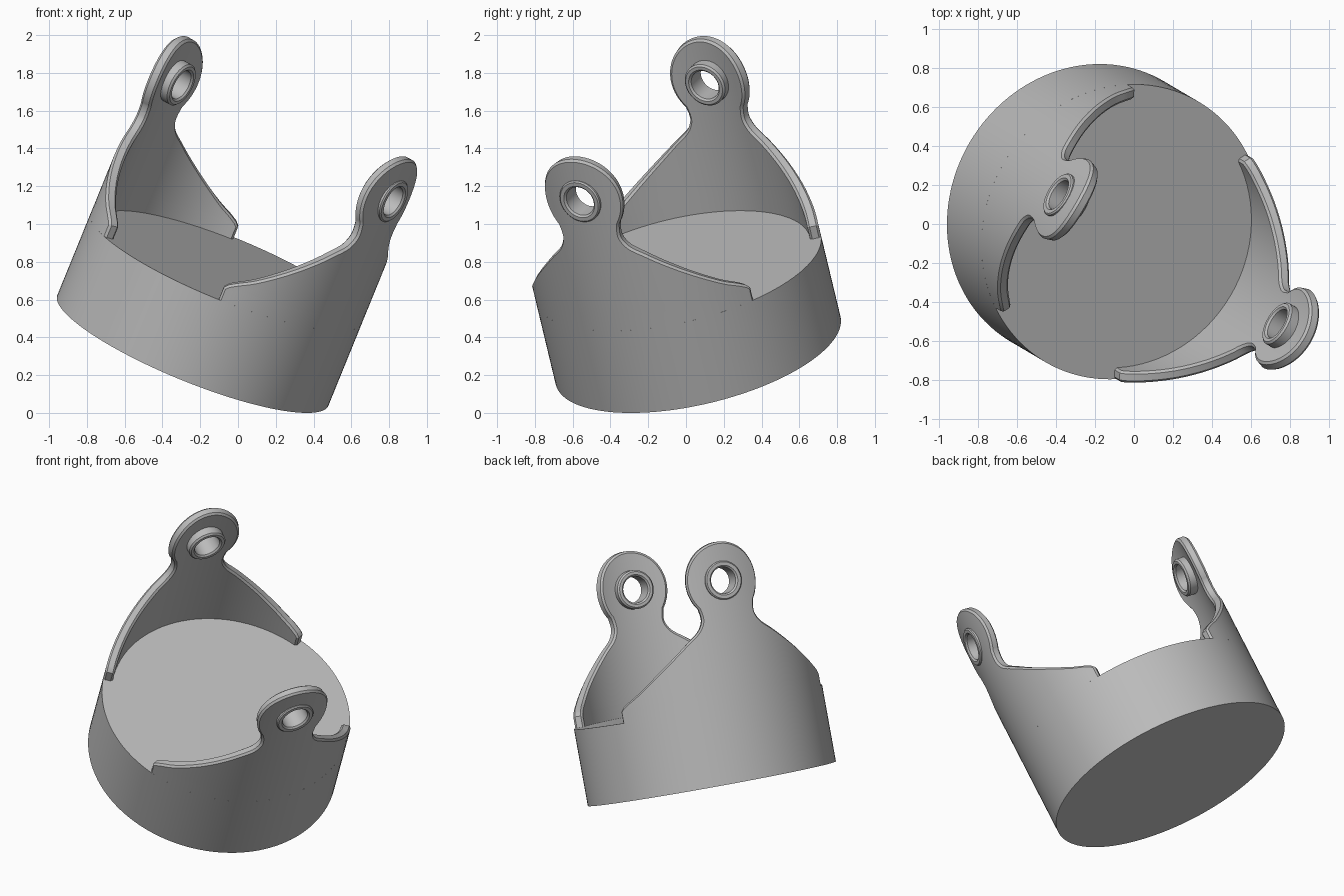
import bpy, bmesh, math
from mathutils import Matrix, Vector

cube = bpy.data.objects.get("Cube")
if cube:
    bpy.data.objects.remove(cube, do_unlink=True)

R, WALL, CHAMFER = 0.775, 0.06, 0.012
FLOOR, HEAD_H, HEAD_R = 0.48, 1.24, 0.24
COLS = 32

grey = bpy.data.materials.new("plain_grey")
grey.use_nodes = True
grey.diffuse_color = (0.5, 0.5, 0.5, 1)
grey.node_tree.nodes["Principled BSDF"].inputs["Base Color"].default_value = grey.diffuse_color

# Whole cup leans over towards its front left
tilt = (Matrix.Translation((-0.239, 0.064, 0.331))
        @ Matrix.Rotation(math.radians(-30.5), 4, 'Z')
        @ Matrix.Rotation(math.radians(25.3), 4, 'Y'))


def make_object(name, bm, matrix):
    bmesh.ops.recalc_face_normals(bm, faces=bm.faces)
    mesh = bpy.data.meshes.new(name)
    bm.to_mesh(mesh)
    bm.free()
    mesh.materials.append(grey)
    ob = bpy.data.objects.new(name, mesh)
    bpy.context.collection.objects.link(ob)
    ob.matrix_world = matrix
    return ob


def smooth(ob):
    bpy.ops.object.select_all(action='DESELECT')
    ob.select_set(True)
    bpy.context.view_layer.objects.active = ob
    bpy.ops.object.shade_smooth_by_angle(angle=math.radians(30))


def catmull(points, steps):
    pts = [points[0]] + points + [points[-1]]
    out = []
    for a, b, c, d in zip(pts, pts[1:], pts[2:], pts[3:]):
        for i in range(steps):
            t = i / steps
            out.append(0.5 * (2 * b + (c - a) * t + (2 * a - 5 * b + 4 * c - d) * t ** 2
                              + (3 * b - a - 3 * c + d) * t ** 3))
    return out + [points[-1]]


# Half outline of a tab as (arc width, height): skirt, neck, round head
skirt = [(58.5, .572), (55, .6), (49, .643), (38, .74), (28, .835),
         (21.5, .9), (16, .955), (13.5, 1.01), (13.4, 1.055)]
outline = [Vector((math.radians(60) * R, h)) for h in (FLOOR, 0.55)]
outline += catmull([Vector((math.radians(a) * R, h)) for a, h in skirt], 4)
for i in range(37):
    t = math.radians(-38 + i * 3.5)
    outline.append(Vector((HEAD_R * math.cos(t), HEAD_H + HEAD_R * math.sin(t))))

# Same outline pulled in for the chamfer
inset = []
for i, p in enumerate(outline):
    d = (outline[min(i + 1, len(outline) - 1)] - outline[max(i - 1, 0)]).normalized()
    inset.append(p + Vector((-d.y, d.x)) * CHAMFER)
    inset[-1].x = max(inset[-1].x, 0.001)


def tab_mesh():
    bm = bmesh.new()

    def vert(s, h, r):
        return bm.verts.new((r * math.cos(s / R), r * math.sin(s / R), h))

    def skin(r):
        rows = [[vert(p.x * (2 * j / COLS - 1), p.y, r) for j in range(COLS + 1)] for p in inset]
        for lo, hi in zip(rows, rows[1:]):
            for j in range(COLS):
                bm.faces.new((lo[j], lo[j + 1], hi[j + 1], hi[j]))
        return ([row[-1] for row in rows] + rows[-1][-2:0:-1]
                + [row[0] for row in reversed(rows)] + rows[0][1:-1])

    def rim(r):
        top, base = outline[-1], outline[0]
        span = [2 * j / COLS - 1 for j in range(1, COLS)]
        return ([vert(p.x, p.y, r) for p in outline]
                + [vert(top.x * k, top.y, r) for k in reversed(span)]
                + [vert(-p.x, p.y, r) for p in reversed(outline)]
                + [vert(base.x * k, base.y, r) for k in span])

    loops = [skin(R), rim(R - CHAMFER), rim(R - WALL + CHAMFER), skin(R - WALL)]
    for a, b in zip(loops, loops[1:]):
        for i in range(len(a)):
            k = (i + 1) % len(a)
            bm.faces.new((a[i], a[k], b[k], b[i]))
    return bm


def lathe_x(profile, segments=48):
    """Ring turned about the radial line through the tab head."""
    bm = bmesh.new()
    rings = []
    for x, r in profile:
        rings.append([bm.verts.new((x, r * math.cos(2 * math.pi * i / segments),
                                    HEAD_H + r * math.sin(2 * math.pi * i / segments)))
                      for i in range(segments)])
    for a, b in zip(rings, rings[1:] + rings[:1]):
        for i in range(segments):
            k = (i + 1) % segments
            bm.faces.new((a[i], a[k], b[k], b[i]))
    return bm


# Solid round base
bm = bmesh.new()
bmesh.ops.create_cone(bm, cap_ends=True, segments=128, radius1=R, radius2=R, depth=FLOOR,
                      matrix=Matrix.Translation((0, 0, FLOOR / 2)))
smooth(make_object("round_base", bm, tilt))

# Two opposite tabs, each with a pierced boss
for side, turn in (("left", 0), ("right", math.pi)):
    place = tilt @ Matrix.Rotation(turn, 4, 'Z')
    tab = make_object(side + "_tab", tab_mesh(), place)

    bm = bmesh.new()
    bmesh.ops.create_cone(bm, cap_ends=True, segments=48, radius1=0.1, radius2=0.1, depth=0.5,
                          matrix=Matrix.Translation((R, 0, HEAD_H))
                          @ Matrix.Rotation(math.pi / 2, 4, 'Y'))
    cutter = make_object("hole_cutter", bm, place)
    cutter.hide_render = True
    cut = tab.modifiers.new("hole", 'BOOLEAN')
    cut.operation, cut.object, cut.solver = 'DIFFERENCE', cutter, 'EXACT'
    bpy.context.view_layer.update()
    graph = bpy.context.evaluated_depsgraph_get()
    pierced = bpy.data.meshes.new_from_object(tab.evaluated_get(graph))
    tab.modifiers.clear()
    tab.data = pierced
    bpy.data.objects.remove(cutter, do_unlink=True)
    smooth(tab)

    boss = lathe_x([(0.655, 0.092), (0.655, 0.11), (0.665, 0.12), (0.778, 0.12),
                    (0.785, 0.113), (0.785, 0.092), (0.775, 0.082), (0.665, 0.082)])
    smooth(make_object(side + "_boss", boss, place))
